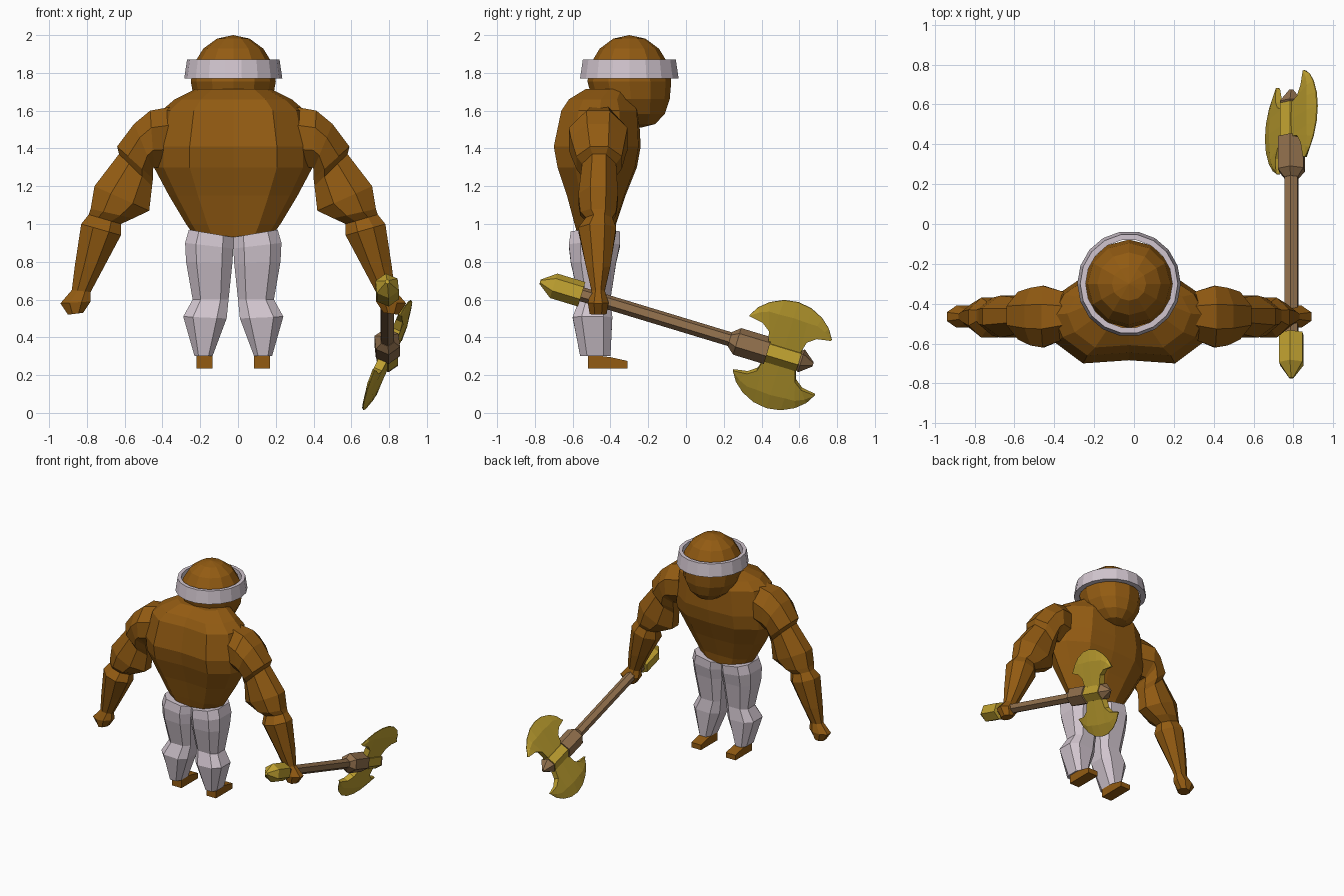
import bpy, bmesh, math
from mathutils import Vector

if "Cube" in bpy.data.objects:
    bpy.data.objects.remove(bpy.data.objects["Cube"], do_unlink=True)

CX = -0.025  # body centre line


def material(name, rgb):
    m = bpy.data.materials.new(name)
    m.use_nodes = True
    col = (*rgb, 1)
    m.diffuse_color = col
    m.node_tree.nodes["Principled BSDF"].inputs["Base Color"].default_value = col
    return m


skin = material("brown skin", (0.29, 0.105, 0.006))
cloth = material("pale cloth", (0.64, 0.56, 0.62))
gold = material("gold metal", (0.53, 0.36, 0.03))
wood = material("wood", (0.29, 0.165, 0.075))


def finish(name, bm, mat):
    bmesh.ops.remove_doubles(bm, verts=bm.verts, dist=0.0005)
    bmesh.ops.recalc_face_normals(bm, faces=bm.faces)
    me = bpy.data.meshes.new(name)
    bm.to_mesh(me)
    bm.free()
    me.materials.append(mat)
    ob = bpy.data.objects.new(name, me)
    bpy.context.collection.objects.link(ob)
    return ob


def loft(name, rings, mat, closed=False):
    """Skin a list of equal-length point rings, capping the ends unless closed."""
    bm = bmesh.new()
    rows = [[bm.verts.new(p) for p in r] for r in rings]
    n = len(rows[0])
    pairs = list(zip(rows, rows[1:]))
    if closed:
        pairs.append((rows[-1], rows[0]))
    for a, b in pairs:
        for i in range(n):
            j = (i + 1) % n
            bm.faces.new((a[i], a[j], b[j], b[i]))
    if not closed:
        bm.faces.new(rows[0])
        bm.faces.new(rows[-1])
    return finish(name, bm, mat)


def limb_ring(side, outer, inner, y0, y1, corner):
    """Eight-sided section spanning an outer and an inner (x, z) point."""
    c = corner
    shape = [(1, -c), (1, c), (c, 1), (-c, 1), (-1, c), (-1, -c), (-c, -1), (c, -1)]
    pts = []
    for u, v in shape:
        t = (u + 1) / 2
        x = inner[0] + (outer[0] - inner[0]) * t
        z = inner[1] + (outer[1] - inner[1]) * t
        pts.append((CX + side * x, (y0 + y1) / 2 + v * (y1 - y0) / 2, z))
    return pts


# Torso: broad sections with a flat back panel and a shallow spine groove
half = [(0, -0.93), (0.55, -1), (0.88, -0.55), (1, 0), (0.86, 0.5), (0.5, 0.95), (0, 1)]
section = half + [(-x, y) for x, y in half[-2:0:-1]]
torso = [(0.93, 0.20, -0.57, -0.38), (1.0, 0.25, -0.59, -0.37),
         (1.15, 0.34, -0.63, -0.32), (1.3, 0.42, -0.68, -0.26),
         (1.41, 0.42, -0.70, -0.24), (1.6, 0.38, -0.66, -0.25),
         (1.66, 0.31, -0.62, -0.28), (1.715, 0.2, -0.53, -0.28)]
loft("torso", [[(CX + x * w, (y0 + y1) / 2 + y * (y1 - y0) / 2, z) for x, y in section]
               for z, w, y0, y1 in torso], skin)

# Head: low-poly ball pulled forward towards the jaw
bm = bmesh.new()
bmesh.ops.create_uvsphere(bm, u_segments=12, v_segments=8, radius=1)
for v in bm.verts:
    low = max(0, -v.co.z)
    v.co = Vector((CX + v.co.x * 0.225, -0.3 + v.co.y * 0.222 + low ** 2 * 0.06,
                   1.755 + v.co.z * 0.245))
finish("head", bm, skin)

# Headband: flared open ring
band = [(0.265, 1.77), (0.25, 1.87), (0.222, 1.87), (0.225, 1.77)]
N = 18
loft("headband", [[(CX + r * 0.98 * math.cos(2 * math.pi * i / N),
                    -0.3 + r * math.sin(2 * math.pi * i / N), z) for i in range(N)]
                  for r, z in band], cloth, closed=True)

# Limb sections: outer (x, z), inner (x, z), back y, front y
arm = [((0.33, 1.62), (0.33, 1.3), -0.58, -0.34),
       ((0.44, 1.60), (0.42, 1.30), -0.62, -0.31),
       ((0.525, 1.53), (0.425, 1.29), -0.61, -0.32),
       ((0.615, 1.41), (0.425, 1.24), -0.58, -0.34),
       ((0.605, 1.37), (0.43, 1.20), -0.55, -0.37),
       ((0.735, 1.20), (0.445, 1.07), -0.57, -0.36),
       ((0.755, 1.08), (0.53, 1.03), -0.56, -0.37),
       ((0.765, 1.05), (0.595, 1.0), -0.53, -0.39),
       ((0.805, 1.0), (0.595, 0.94), -0.57, -0.37),
       ((0.84, 0.77), (0.675, 0.79), -0.53, -0.40),
       ((0.855, 0.65), (0.755, 0.64), -0.50, -0.43),
       ((0.915, 0.58), (0.755, 0.59), -0.52, -0.41),
       ((0.875, 0.52), (0.795, 0.53), -0.51, -0.42)]
leg = [((0.235, 0.97), (0, 0.93), -0.61, -0.35),
       ((0.255, 0.9), (0, 0.87), -0.62, -0.35),
       ((0.25, 0.8), (0.005, 0.79), -0.61, -0.37),
       ((0.215, 0.6), (0.025, 0.6), -0.565, -0.40),
       ((0.265, 0.51), (0.035, 0.5), -0.60, -0.39),
       ((0.205, 0.3), (0.11, 0.3), -0.56, -0.40)]
for side, word in ((1, "left"), (-1, "right")):
    loft(word + "_arm", [limb_ring(side, *s, 0.4) for s in arm], skin)
    loft(word + "_trouser_leg", [limb_ring(side, *s, 0.55) for s in leg], cloth)
    foot = [(-0.52, 0.31), (-0.4, 0.295), (-0.31, 0.275)]
    loft(word + "_foot", [[(CX + side * x, y, z) for x, z in
                           ((0.11, 0.235), (0.195, 0.235), (0.195, top), (0.11, top))]
                          for y, top in foot], skin)

# Axe frame: shaft direction, and the tilted direction the blades spread along
origin = Vector((0.79, 0.51, 0.306))
shaft = Vector((0, 0.957, -0.29)).normalized()
across = Vector((1, 0, 0))
up = across.cross(shaft)
tilt = math.radians(24)
spread = up * math.cos(tilt) + across * math.sin(tilt)
thick = spread.cross(shaft)


def turned(name, profile, mat, sides=6):
    """Faceted rod along the shaft from (distance, radius) pairs."""
    rings = []
    for t, r in profile:
        angles = [2 * math.pi * i / sides for i in range(sides)]
        rings.append([origin + shaft * t + (spread * math.sin(a) + thick * math.cos(a)) * r
                      for a in angles])
    loft(name, rings, mat)


turned("axe_pommel", [(-1.34, 0.012), (-1.265, 0.068), (-1.11, 0.068)], gold)
turned("axe_handle", [(-1.12, 0.038), (-0.25, 0.038)], wood)
turned("axe_socket", [(-0.29, 0.04), (-0.25, 0.074), (-0.08, 0.074)], wood)
turned("axe_sleeve", [(-0.095, 0.062), (0.095, 0.062)], gold)
turned("axe_tip", [(0.09, 0.05), (0.105, 0.064), (0.17, 0.012)], wood)

# Blades: thick concave root running out to a thin curved cutting edge
root = [(0.225, 0.165), (0.15, 0.155), (0.105, 0.12), (0.085, 0.04), (0, 0.03)]
edge = [(0.227, 0.168), (0.195, 0.225), (0.145, 0.272), (0.075, 0.308), (0, 0.32)]
root += [(-a, e) for a, e in root[-2::-1]]
edge += [(-a, e) for a, e in edge[-2::-1]]
for side, word in ((1, "upper"), (-1, "lower")):
    rings = []
    for (a0, e0), (a1, e1) in zip(root, edge):
        mid = (a0 * 0.3 + a1 * 0.7, e0 * 0.3 + e1 * 0.7)
        ring = []
        for (a, e), h in (((a0, e0), 0.026), (mid, 0.02), ((a1, e1), 0.003),
                          ((a1, e1), -0.003), (mid, -0.02), ((a0, e0), -0.026)):
            h *= 1 - 0.6 * (abs(a) / 0.23) ** 2
            ring.append(origin + shaft * a + spread * e * side + thick * h)
        rings.append(ring)
    loft(word + "_axe_blade", rings, gold)
